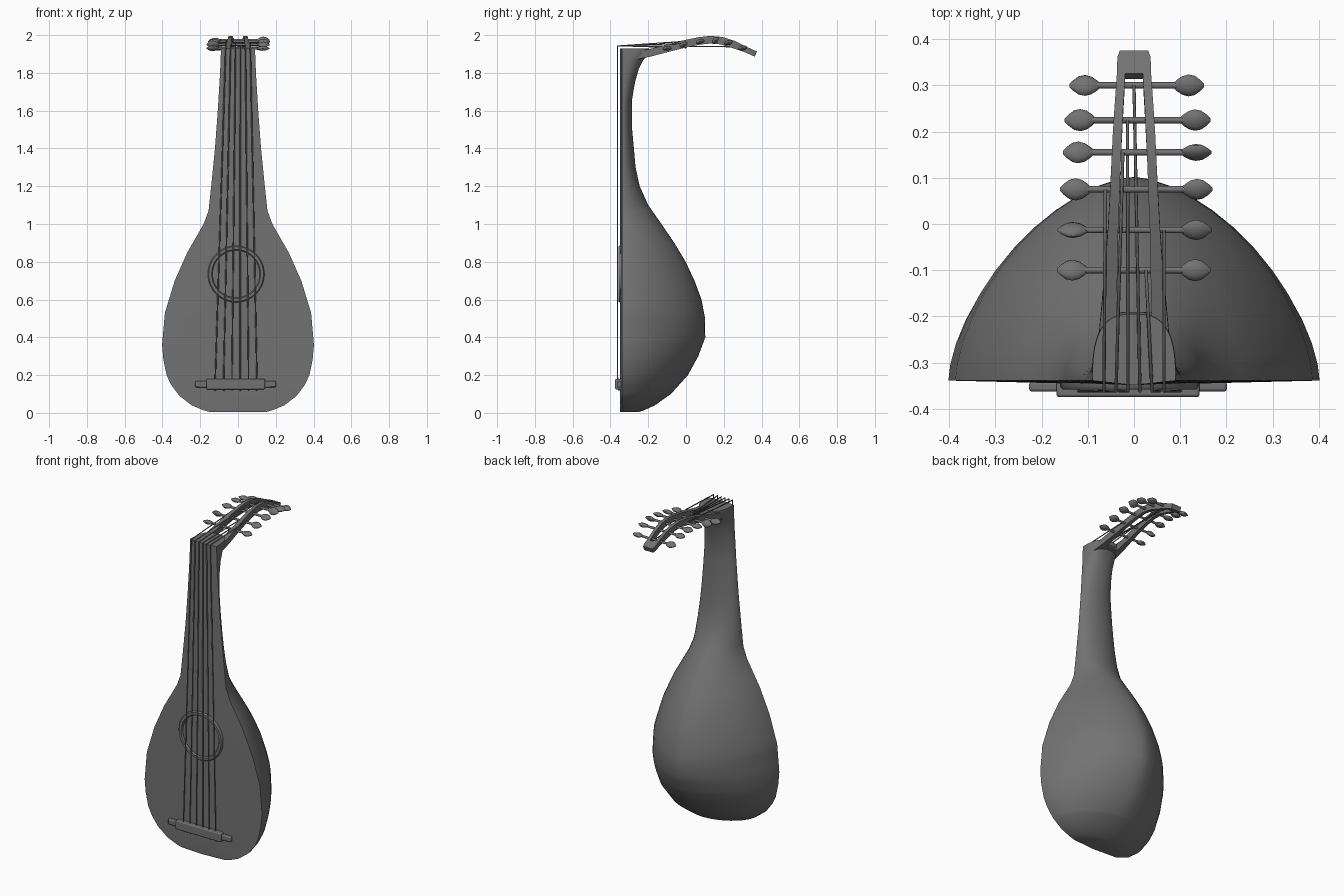
import bpy, bmesh, math
from mathutils import Matrix, Vector

if "Cube" in bpy.data.objects:
    bpy.data.objects.remove(bpy.data.objects["Cube"])

# One dark grey finish for the whole instrument
DARK = bpy.data.materials.new("dark_grey")
DARK.diffuse_color = (0.17, 0.17, 0.17, 1)
DARK.use_nodes = True
DARK.node_tree.nodes["Principled BSDF"].inputs["Base Color"].default_value = DARK.diffuse_color


def finish(name, bm, angle=45):
    bmesh.ops.recalc_face_normals(bm, faces=bm.faces)
    mesh = bpy.data.meshes.new(name)
    bm.to_mesh(mesh)
    bm.free()
    mesh.materials.append(DARK)
    ob = bpy.data.objects.new(name, mesh)
    bpy.context.collection.objects.link(ob)
    bpy.ops.object.select_all(action='DESELECT')
    ob.select_set(True)
    bpy.context.view_layer.objects.active = ob
    bpy.ops.object.shade_smooth_by_angle(angle=math.radians(angle))
    return ob


def add_loft(bm, rings):
    """Skin a list of closed rings and cap both ends."""
    loops = [[bm.verts.new(p) for p in r] for r in rings]
    n = len(loops[0])
    for a, b in zip(loops, loops[1:]):
        for i in range(n):
            j = (i + 1) % n
            bm.faces.new((a[i], a[j], b[j], b[i]))
    bm.faces.new(loops[0])
    bm.faces.new(loops[-1])


def interp(table, t):
    for (a, va), (b, vb) in zip(table, table[1:]):
        if t <= b:
            return va + (vb - va) * max(0, (t - a) / (b - a))
    return table[-1][1]


# Bowl and neck: flat front, rounded back; half width and back depth by height
WIDTH = [(0.005, 0.15), (0.015, 0.185), (0.04, 0.245), (0.09, 0.31), (0.15, 0.355),
         (0.2, 0.378), (0.28, 0.395), (0.36, 0.402), (0.53, 0.387), (0.7, 0.335),
         (0.85, 0.268), (0.93, 0.222), (1.0, 0.182), (1.07, 0.156), (1.2, 0.142),
         (1.4, 0.122), (1.6, 0.107), (1.8, 0.095), (1.93, 0.09)]
BACK = [(0.005, -0.25), (0.015, -0.22), (0.04, -0.165), (0.1, -0.08), (0.2, 0.01),
        (0.3, 0.065), (0.4, 0.102), (0.5, 0.101), (0.6, 0.082), (0.7, 0.045), (0.8, -0.002),
        (0.9, -0.062), (1.0, -0.13), (1.1, -0.2), (1.2, -0.245), (1.3, -0.267),
        (1.5, -0.285), (1.65, -0.287), (1.75, -0.27), (1.82, -0.25), (1.87, -0.225),
        (1.9, -0.19), (1.93, -0.195)]
ROUND = [(0, 1.9), (0.15, 1.65), (0.4, 1.62), (0.9, 1.68), (1.2, 2.0), (1.7, 2.0), (1.93, 2.8)]
FRONT, SEG = -0.339, 24
rings = []
for z in sorted({k for k, _ in WIDTH + BACK}):
    w, depth, n = interp(WIDTH, z), interp(BACK, z) - FRONT, interp(ROUND, z)
    ring = [(0, FRONT - 0.010, z)]
    for i in range(SEG + 1):
        a = math.pi * i / SEG
        c, s = math.cos(a), max(0, math.sin(a))
        ring.append((w * math.copysign(abs(c) ** (2 / n), c),
                     FRONT + depth * (s ** (2 / n) if s > 1e-6 else 0), z))
    rings.append(ring)
bm = bmesh.new()
add_loft(bm, rings)
finish("bowl_and_neck", bm)

# Pegbox: bent frame of two rails joined by end blocks; y, z, outer and inner half width
PATH = [(-0.26, 1.893, 0.078, 0.042), (-0.195, 1.905, 0.072, 0.038), (-0.1, 1.93, 0.063, 0.036),
        (0.0, 1.955, 0.056, 0.034), (0.07, 1.969, 0.052, 0.031), (0.13, 1.976, 0.049, 0.029),
        (0.19, 1.97, 0.046, 0.026), (0.25, 1.951, 0.042, 0.023), (0.32, 1.922, 0.037, 0.019),
        (0.355, 1.906, 0.036, 0), (0.370, 1.900, 0.031, 0)]


def slab(i, x0, x1):
    y, z = PATH[i][:2]
    a, b = PATH[max(i - 1, 0)], PATH[min(i + 1, len(PATH) - 1)]
    d = Vector((b[0] - a[0], b[1] - a[1])).normalized()
    h = 0.02 if i < 8 else 0.015
    ny, nz = -d.y * h, d.x * h
    return [(x0, y - ny, z - nz), (x1, y - ny, z - nz), (x1, y + ny, z + nz), (x0, y + ny, z + nz)]


bm = bmesh.new()
for s in (-1, 1):
    add_loft(bm, [slab(i, s * PATH[i][3], s * PATH[i][2]) for i in range(0, 9)])
for ids in ((0, 1), (8, 9, 10)):
    add_loft(bm, [slab(i, -PATH[i][2], PATH[i][2]) for i in ids])
finish("pegbox", bm, 35)

# Pegs: shaft across the pegbox with a paddle-shaped head on each end
PEGS = [(0.3, 1.932, -0.14, 0.152), (0.225, 1.96, -0.15, 0.166), (0.155, 1.972, -0.154, 0.168),
        (0.075, 1.966, -0.16, 0.17), (-0.013, 1.95, -0.166, 0.168), (-0.1, 1.93, -0.167, 0.166)]
TWIST = [(20, 10), (5, 15), (12, 50), (0, 20), (55, 25), (20, 5)]
HEAD = [(0.0, 0.15), (0.12, 0.5), (0.3, 0.88), (0.5, 1.0), (0.7, 0.85), (0.88, 0.5), (1.0, 0.15)]
for k, (y, z, xl, xr) in enumerate(PEGS):
    bm = bmesh.new()
    bmesh.ops.create_cone(bm, cap_ends=True, segments=10, radius1=0.007, radius2=0.007,
                          depth=xr - xl - 0.1,
                          matrix=Matrix.Translation(((xl + xr) / 2, y, z)) @ Matrix.Rotation(math.pi / 2, 4, 'Y'))
    for s, tip, tw in ((-1, xl, TWIST[k][0]), (1, xr, TWIST[k][1])):
        rot = Matrix.Rotation(math.radians(tw * s), 3, 'X')
        head = []
        for t, r in HEAD:
            ring = []
            for i in range(12):
                a = math.tau * i / 12
                v = rot @ Vector((0, 0.024 * r * math.cos(a), 0.013 * r * math.sin(a)))
                ring.append(v + Vector((tip - s * 0.068 * t, y, z)))
            head.append(ring)
        add_loft(bm, head)
    finish("peg_pair_%d" % (k + 1), bm, 50)

# Sound hole ring: shallow raised band on the soundboard
bm = bmesh.new()
band = [(0.15, -0.335), (0.15, -0.352), (0.145, -0.358), (0.13, -0.358), (0.125, -0.352), (0.125, -0.335)]
grid = [[bm.verts.new((-0.01 + r * math.cos(a), y, 0.735 + r * math.sin(a))) for r, y in band]
        for a in (math.tau * i / 40 for i in range(40))]
for i in range(40):
    for j in range(len(band)):
        n = (j + 1) % len(band)
        bm.faces.new((grid[i][j], grid[(i + 1) % 40][j], grid[(i + 1) % 40][n], grid[i][n]))
finish("sound_hole_ring", bm)

# Bridge: thick bar with thinner ends
bm = bmesh.new()
for size, y in (((0.31, 0.036, 0.055), -0.357), ((0.428, 0.022, 0.034), -0.352)):
    m = Matrix.Translation((-0.013, y, 0.152)) @ Matrix.Diagonal((*size, 1))
    bmesh.ops.create_cube(bm, size=1, matrix=m)
ob = finish("bridge", bm, 30)
bev = ob.modifiers.new("bevel", 'BEVEL')
bev.width, bev.segments = 0.006, 2

# Strings: bridge to nut, then back to one peg each; peg row and x at peg
ENDS = [(3, -0.062), (2, -0.024), (1, -0.014), (0, 0.0), (5, 0.026), (4, 0.065)]
curve = bpy.data.curves.new("strings", 'CURVE')
curve.dimensions = '3D'
curve.bevel_depth, curve.bevel_resolution = 0.0035, 1
curve.use_fill_caps = True
curve.materials.append(DARK)
for i, (row, x) in enumerate(ENDS):
    t = i - 2.5
    y, z = PEGS[row][:2]
    sp = curve.splines.new('POLY')
    pts = [(-0.01 + t * 0.044, -0.355, 0.115), (-0.01 + t * 0.044, -0.362, 0.19),
           (t * 0.026, -0.363, 1.943), (x, y, z + 0.006)]
    sp.points.add(len(pts) - 1)
    for p, co in zip(sp.points, pts):
        p.co = (*co, 1)
bpy.context.collection.objects.link(bpy.data.objects.new("strings", curve))
